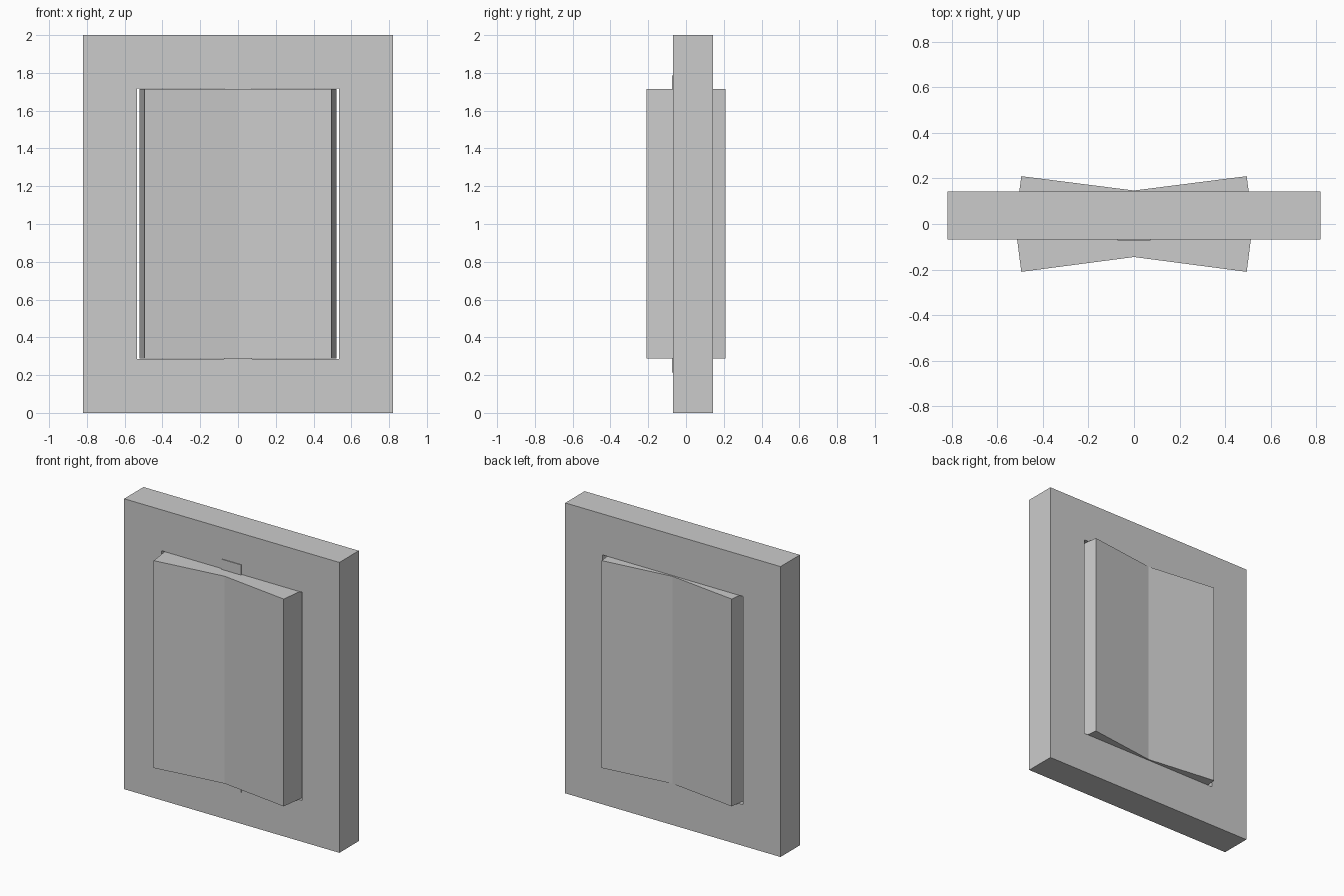
import bpy, bmesh

if "Cube" in bpy.data.objects:
    bpy.data.objects.remove(bpy.data.objects["Cube"])


def extrude_profile(name, points, bottom, top):
    """Extrude an outline given in x, y straight up in z."""
    bm = bmesh.new()
    face = bm.faces.new([bm.verts.new((x, y, bottom)) for x, y in points])
    result = bmesh.ops.extrude_face_region(bm, geom=[face])
    verts = [g for g in result["geom"] if isinstance(g, bmesh.types.BMVert)]
    bmesh.ops.translate(bm, verts=verts, vec=(0, 0, top - bottom))
    bmesh.ops.recalc_face_normals(bm, faces=bm.faces)
    mesh = bpy.data.meshes.new(name)
    bm.to_mesh(mesh)
    bm.free()
    obj = bpy.data.objects.new(name, mesh)
    bpy.context.collection.objects.link(obj)
    return obj


def rectangle(half_width, front, back):
    return [(-half_width, front), (half_width, front),
            (half_width, back), (-half_width, back)]


# Wall plate with a rectangular window cut through it
plate = extrude_profile("plate", rectangle(0.82, -0.068, 0.143), 0, 2)
cutter = extrude_profile("window_cutter", rectangle(0.535, -0.4, 0.4), 0.284, 1.718)
cutter.hide_render = True
cutter.hide_set(True)
window = plate.modifiers.new("window", "BOOLEAN")
window.operation = "DIFFERENCE"
window.solver = "EXACT"
window.object = cutter

# Rocker: bow-tie outline, pinched at the middle
right = [(0, -0.145), (0.495, -0.21), (0.522, 0), (0.495, 0.21), (0, 0.147)]
left = [(-x, y) for x, y in reversed(right[1:-1])]
extrude_profile("rocker", right + left, 0.287, 1.715)

# Pivot bar running through the rocker into the plate
extrude_profile("pivot", rectangle(0.073, -0.073, 0.073), 0.215, 1.785)
